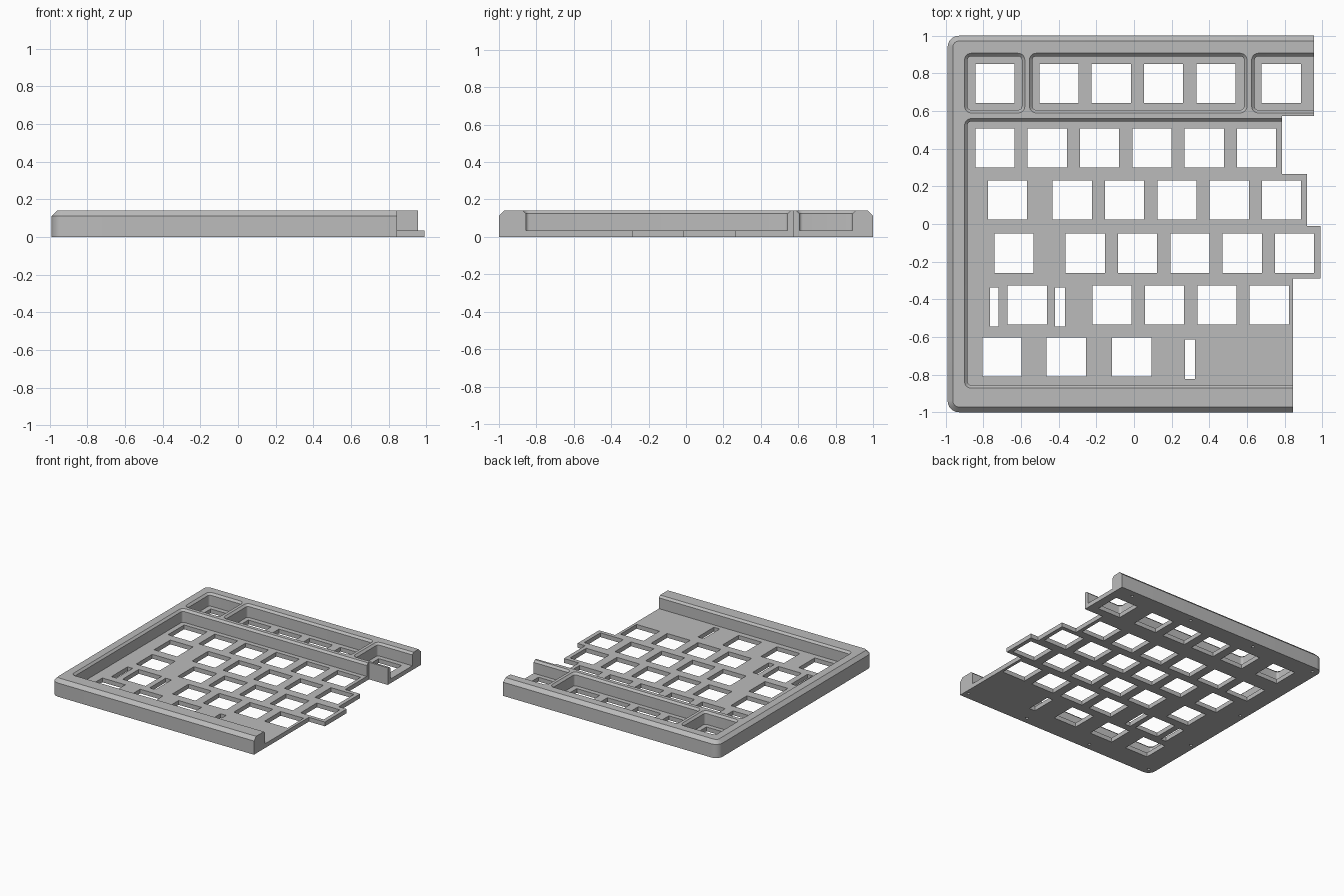
import bpy, bmesh, math

cube = bpy.data.objects.get("Cube")
if cube:
    bpy.data.objects.remove(cube, do_unlink=True)

HEIGHT, PLATE, KEY = 0.14, 0.035, 0.208

grey = bpy.data.materials.new("case_grey")
grey.use_nodes = True
grey.diffuse_color = (0.5, 0.5, 0.5, 1)
grey.node_tree.nodes["Principled BSDF"].inputs["Base Color"].default_value = (0.5, 0.5, 0.5, 1)


def rounded(x0, x1, y0, y1, r, steps=6):
    """Counter-clockwise rounded rectangle outline."""
    corners = [(x1 - r, y1 - r), (x0 + r, y1 - r), (x0 + r, y0 + r), (x1 - r, y0 + r)]
    pts = []
    for q, (cx, cy) in enumerate(corners):
        for i in range(steps + 1):
            a = (q + i / steps) * math.pi / 2
            pts.append((cx + r * math.cos(a), cy + r * math.sin(a)))
    return pts


def loft(bm, layers):
    """Closed solid through a stack of (outline, z) layers."""
    rings = [[bm.verts.new((x, y, z)) for x, y in pts] for pts, z in layers]
    bm.faces.new(rings[0][::-1])
    bm.faces.new(rings[-1])
    for a, b in zip(rings, rings[1:]):
        n = len(a)
        for i in range(n):
            j = (i + 1) % n
            bm.faces.new((a[i], a[j], b[j], b[i]))


def rect_loft(bm, box, r, profile):
    x0, x1, y0, y1 = box
    loft(bm, [(rounded(x0 + d, x1 - d, y0 + d, y1 - d, r - d), z) for d, z in profile])


def block(bm, x0, x1, y0, y1, z0, z1):
    pts = [(x0, y0), (x1, y0), (x1, y1), (x0, y1)]
    loft(bm, [(pts, z0), (pts, z1)])


def finish(bm, name):
    bmesh.ops.recalc_face_normals(bm, faces=bm.faces)
    mesh = bpy.data.meshes.new(name)
    bm.to_mesh(mesh)
    bm.free()
    mesh.materials.append(grey)
    ob = bpy.data.objects.new(name, mesh)
    bpy.context.collection.objects.link(ob)
    return ob


def cut(target, bm):
    cutter = finish(bm, "cutter")
    cutter.hide_render = True
    mod = target.modifiers.new("cut", "BOOLEAN")
    mod.operation, mod.solver, mod.object = "DIFFERENCE", "EXACT", cutter
    bpy.context.view_layer.objects.active = target
    bpy.ops.object.modifier_apply(modifier=mod.name)
    bpy.data.objects.remove(cutter, do_unlink=True)


# Outer case with chamfered top rim
bm = bmesh.new()
rect_loft(bm, (-0.99, 1.2, -1, 1), 0.06, [(0, 0), (0, 0.112), (0.028, HEIGHT)])
case = finish(bm, "keyboard_case_half")

# Key wells with chamfered lips
bm = bmesh.new()
lip = [(0.016, PLATE), (0.016, HEIGHT - 0.016), (0, HEIGHT), (0, 0.2)]
for box in [(-0.90, -0.58, 0.59, 0.907), (-0.555, 0.60, 0.59, 0.907),
            (0.625, 1.4, 0.59, 0.907), (-0.90, 1.4, -0.872, 0.56)]:
    rect_loft(bm, box, 0.035, lip)
cut(case, bm)

# Stepped edge where the two halves join
steps = [(-0.29, 0.845), (-0.01, 0.99), (0.265, 0.92), (0.573, 0.785), (1.1, 0.955)]
edge, y = [], -1.1
for top, x in steps:
    edge += [(x, y), (x, top)]
    y = top
bm = bmesh.new()
outline = edge + [(1.5, 1.1), (1.5, -1.1)]
loft(bm, [(outline, -0.1), (outline, 0.3)])
cut(case, bm)

# Switch openings: row y, single key centres, then a run of evenly spaced keys
rows = [(0.747, [-0.739, 0.782], -0.399, 4),
        (0.403, [], -0.739, 6),
        (0.127, [-0.672], -0.328, 5),
        (-0.155, [-0.637], -0.259, 5),
        (-0.43, [-0.567], -0.116, 4),
        (-0.707, [-0.702, -0.36, -0.012], 0, 0)]
bm = bmesh.new()
h = KEY / 2
for y, singles, start, count in rows:
    for x in singles + [start + 0.278 * i for i in range(count)]:
        block(bm, x - h, x + h, y - h, y + h, -0.1, 0.08)
# Stabiliser slots
for x, y, w in [(-0.742, -0.44, 0.046), (-0.393, -0.44, 0.052), (0.297, -0.718, 0.052)]:
    block(bm, x - w / 2, x + w / 2, y - h, y + h, -0.1, 0.08)
cut(case, bm)

# Blind screw holes under the rim
bm = bmesh.new()
spots = [(x, s * 0.945) for x in (-0.935, -0.36, 0.245, 0.81) for s in (-1, 1)]
spots += [(-0.945, -0.47), (-0.945, 0.1)]
for x, y in spots:
    r = 0.011
    rect_loft(bm, (x - r, x + r, y - r, y + r), r * 0.98, [(0, -0.05), (0, 0.06)])
cut(case, bm)

# Smooth only the rounded corners
bpy.ops.object.select_all(action="DESELECT")
case.select_set(True)
bpy.context.view_layer.objects.active = case
bpy.ops.object.shade_smooth_by_angle(angle=math.radians(25))
